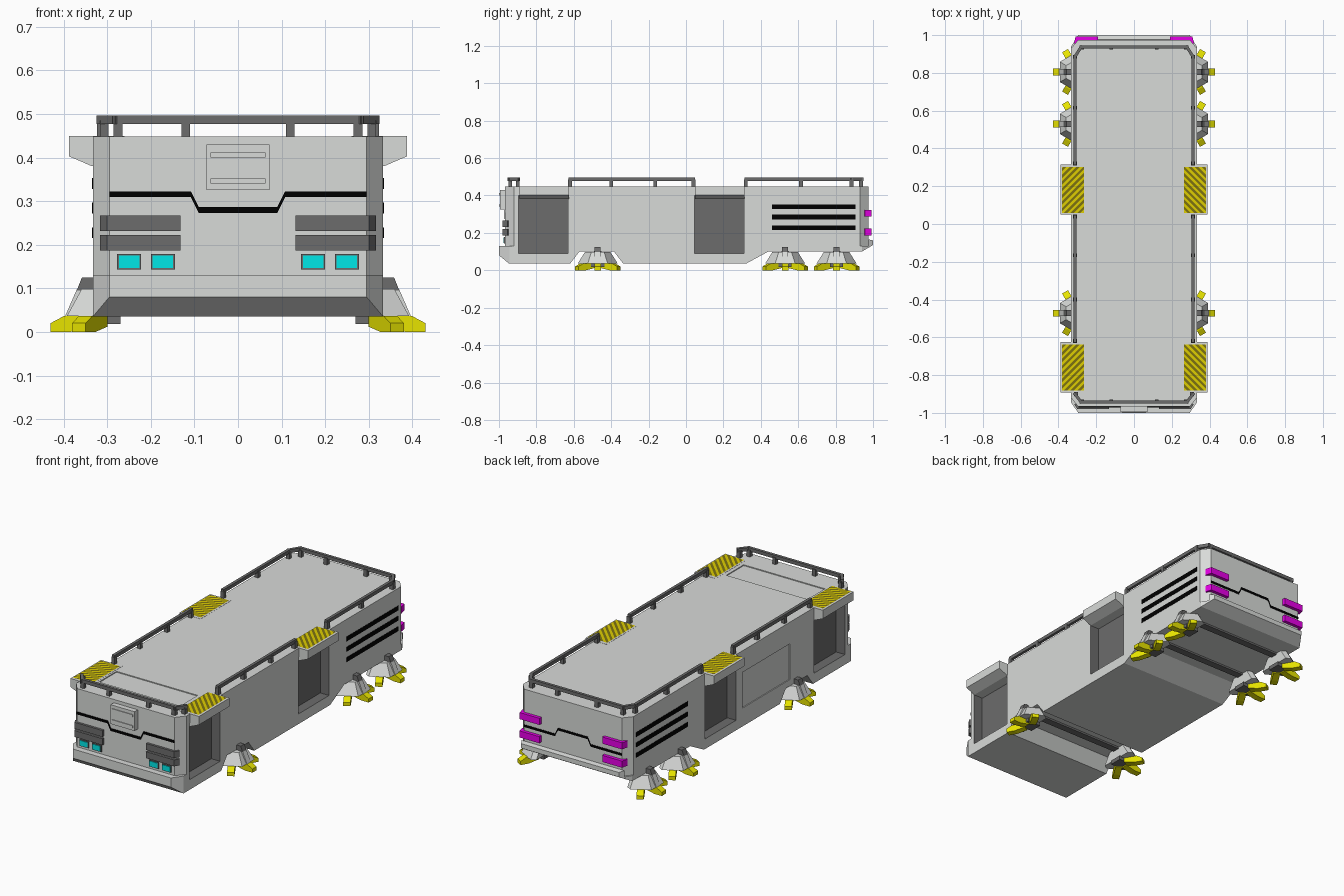
import bpy, bmesh, math
from mathutils import Matrix, Vector

old = bpy.data.objects.get("Cube")
if old:
    bpy.data.objects.remove(old)


def material(name, rgb):
    m = bpy.data.materials.new(name)
    m.use_nodes = True
    m.diffuse_color = (*rgb, 1)
    m.node_tree.nodes["Principled BSDF"].inputs["Base Color"].default_value = (*rgb, 1)
    return m


GREY = material("hull grey", (0.69, 0.705, 0.69))
DARK = material("dark grey", (0.15, 0.15, 0.15))
BLACK = material("black", (0, 0, 0))
YELLOW = material("yellow", (0.8, 0.77, 0))
HAZARD = material("hazard yellow", (0.74, 0.62, 0))
OLIVE = material("dark olive", (0.2, 0.165, 0.005))
CYAN = material("cyan light", (0, 0.8, 0.8))
MAGENTA = material("magenta light", (0.8, 0, 0.8))


def finish(name, bm, *mats):
    bmesh.ops.recalc_face_normals(bm, faces=bm.faces)
    me = bpy.data.meshes.new(name)
    bm.to_mesh(me)
    bm.free()
    for m in mats:
        me.materials.append(m)
    ob = bpy.data.objects.new(name, me)
    bpy.context.collection.objects.link(ob)
    return ob


def prism(name, pts, axis, a, b, *mats):
    """Extrude a 2D profile along one axis from a to b."""
    place = {"x": lambda p, t: (t, *p),
             "y": lambda p, t: (p[0], t, p[1]),
             "z": lambda p, t: (*p, t)}[axis]
    bm = bmesh.new()
    lo = [bm.verts.new(place(p, a)) for p in pts]
    hi = [bm.verts.new(place(p, b)) for p in pts]
    bm.faces.new(lo)
    bm.faces.new(hi[::-1])
    for i in range(len(pts)):
        j = (i + 1) % len(pts)
        bm.faces.new((lo[i], lo[j], hi[j], hi[i]))
    return finish(name, bm, *mats)


def box(name, x0, x1, y0, y1, z0, z1, mat):
    return prism(name, [(x0, y0), (x1, y0), (x1, y1), (x0, y1)], "z", z0, z1, mat)


def flip(pts, s):
    return [(s * x, v) for x, v in pts]


def beam(name, p, q, w, z0, z1, mat):
    """Level bar between two plan points."""
    p, q = Vector(p), Vector(q)
    d = (q - p).normalized() * w / 2
    n = Vector((-d.y, d.x))
    return prism(name, [p - d + n, p - d - n, q + d - n, q + d + n], "z", z0, z1, mat)


def chamfer(ob, p, q):
    """Cut all vertical corners touched by plan line p-q, on both sides."""
    bm = bmesh.new()
    bm.from_mesh(ob.data)
    for s in (-1, 1):
        n = Vector((abs(q[1] - p[1]) * s, abs(q[0] - p[0]) * math.copysign(1, p[1]), 0))
        bmesh.ops.bisect_plane(bm, geom=bm.verts[:] + bm.edges[:] + bm.faces[:],
                               plane_co=(p[0] * s, p[1], 0), plane_no=n, clear_outer=True)
        bmesh.ops.holes_fill(bm, edges=[e for e in bm.edges if e.is_boundary])
    bmesh.ops.recalc_face_normals(bm, faces=bm.faces)
    bm.to_mesh(ob.data)
    bm.free()


# Hull: lower chassis with wheel arches, upper body
W = 0.333
TOP = 0.448
lower = prism("chassis", [
    (-1, 0.13), (-1, 0.08), (-0.945, 0.035), (-0.62, 0.035), (-0.57, 0.1), (-0.385, 0.1),
    (-0.335, 0.035), (0.32, 0.035), (0.44, 0.1), (0.94, 0.1), (1, 0.135), (1, 0.16),
    (0.975, 0.165), (0.975, 0.13)], "x", -W, W, GREY, DARK)
chamfer(lower, (0.295, -1), (W, -0.945))
chamfer(lower, (0.295, 1), (W, 0.94))
upper = prism("upper_body", [(-0.967, 0.13), (0.975, 0.13), (0.975, TOP), (-0.967, TOP)],
              "x", -W, W, GREY, DARK)
chamfer(upper, (0.295, -0.967), (W, -0.92))
chamfer(upper, (0.295, 0.975), (W, 0.93))

# Cut the doorways and the shallow access panels
DOORS = [(-0.895, -0.63), (0.045, 0.31)]
cutters = [box("door_cutter", s * 0.275, s * 0.4, a, b, 0.09, 0.4, GREY)
           for s in (-1, 1) for a, b in DOORS]
cutters.append(box("side_panel_cutter", -0.4, -W + 0.005, -0.42, -0.01, 0.135, 0.33, GREY))
cutters.append(box("roof_panel_cutter", -0.25, 0.24, -0.84, -0.69, TOP - 0.005, 0.5, GREY))
for body in (lower, upper):
    for c in cutters:
        mod = body.modifiers.new("opening", "BOOLEAN")
        mod.operation = "DIFFERENCE"
        mod.solver = "EXACT"
        mod.object = c
    bpy.context.view_layer.update()
    done = bpy.data.meshes.new_from_object(body.evaluated_get(bpy.context.evaluated_depsgraph_get()))
    body.modifiers.clear()
    body.data = done
    # Doorway linings are dark
    for p in done.polygons:
        c = p.center
        lining = 0.27 < abs(c.x) < 0.325 and any(a - 0.002 < c.y < b + 0.002 for a, b in DOORS)
        p.material_index = int(lining)
for c in cutters:
    bpy.data.objects.remove(c)


def striped_plate(s, y0, y1):
    bm = bmesh.new()
    x0, x1, z, step = 0.265, 0.38, TOP + 0.004, 0.0125
    bm.faces.new([bm.verts.new((s * x, y, z)) for x, y in
                  ((x0, y0), (x1, y0), (x1, y1), (x0, y1))])
    n = Vector((s, 1, 0)).normalized()
    start = x0 * n.x * s + y0 * n.y
    for i in range(1, 21):
        bmesh.ops.bisect_plane(bm, geom=bm.verts[:] + bm.edges[:] + bm.faces[:],
                               plane_co=n * (start + i * step), plane_no=n)
    for f in bm.faces:
        f.material_index = int((f.calc_center_median().dot(n) - start) / step) % 2
    ob = finish("striped_plate", bm, HAZARD, OLIVE)
    for p in ob.data.polygons:
        if p.normal.z < 0:
            p.flip()


# Doors, canopies and striped roof plates
for s in (-1, 1):
    for a, b in DOORS:
        box("door", s * 0.27, s * 0.28, a, b, 0.09, 0.4, DARK)
        prism("door_canopy", flip([(0.26, TOP + 0.001), (0.388, TOP + 0.001), (0.388, 0.403),
                                   (0.335, 0.38), (0.276, 0.38)], s), "y", a + 0.004, b + 0.004, GREY)
        striped_plate(s, a + 0.014, b - 0.008)

# Roof rails with posts
RZ = (0.477, 0.496)


def rail(path, posts):
    for p, q in zip(path, path[1:]):
        beam("roof_rail", p, q, 0.016, *RZ, DARK)
    for x, y in posts:
        box("rail_post", x - 0.01, x + 0.01, y - 0.01, y + 0.01, 0.443, 0.485, DARK)


R = 0.313
rail([(-R, 0.32), (-R, 0.885), (-0.28, 0.938), (0.28, 0.938), (R, 0.885), (R, 0.32)],
     [(s * x, y) for s in (-1, 1) for x, y in
      ((R, 0.32), (R, 0.615), (R, 0.885), (0.275, 0.935), (0.12, 0.935))])
rail([(-R, -0.9), (-0.28, -0.942), (0.28, -0.942), (R, -0.9)],
     [(s * x, y) for s in (-1, 1) for x, y in ((0.307, -0.9), (0.275, -0.94), (0.12, -0.94))])
for s in (-1, 1):
    rail([(s * R, -0.62), (s * R, 0.04)], [(s * R, y) for y in (-0.62, -0.4, -0.165, 0.04)])


# Stripes across nose and tail
def stripe(name, z, dip, y0, y1):
    top = [(-0.295, z), (-0.108, z), (-0.09, z + dip), (0.09, z + dip), (0.108, z), (0.295, z)]
    prism(name, top + [(x, v - 0.013) for x, v in top[::-1]], "y", y0, y1, BLACK)


stripe("nose_stripe", 0.322, -0.036, -0.971, -0.963)
stripe("tail_stripe", 0.255, 0.036, 0.97, 0.977)

# Nose hatch with two ridges
box("nose_hatch", -0.072, 0.072, -0.995, -0.96, 0.325, 0.43, GREY)
for z in (0.34, 0.4):
    box("hatch_ridge", -0.063, 0.063, -0.999, -0.99, z, z + 0.012, GREY)

for s in (-1, 1):
    # Nose grilles wrapping the corners, and headlights
    for z in (0.187, 0.232):
        prism("nose_grille", flip([(0.132, -0.96), (0.132, -0.98), (0.3, -0.98),
                                   (0.316, -0.955), (0.3, -0.945)], s), "z", z, z + 0.035, DARK)
    for x in (0.145, 0.222):
        box("headlight_frame", s * x, s * (x + 0.055), -0.973, -0.96, 0.143, 0.179, DARK)
        box("headlight", s * (x + 0.004), s * (x + 0.051), -0.976, -0.97, 0.147, 0.175, CYAN)
    # Tail lights
    for z in (0.187, 0.287):
        prism("tail_light", flip([(0.19, 0.965), (0.19, 0.993), (0.309, 0.993),
                                  (0.318, 0.957), (0.29, 0.95)], s), "z", z, z + 0.036, MAGENTA)
    # Side vents
    for z in (0.215, 0.272, 0.328):
        box("side_vent", s * 0.33, s * (W + 0.0015), 0.46, 0.905, z, z + 0.025, BLACK)

# Clawed feet under the arches
CLAW = [(0.03, 0.012), (0.085, 0), (0.13, 0), (0.13, 0.02), (0.1, 0.036), (0.03, 0.045)]
for y in (-0.472, 0.53, 0.805):
    box("axle", -0.3, 0.3, y - 0.02, y + 0.02, 0.09, 0.104, DARK)
    for s in (-1, 1):
        centre = Matrix.Translation((s * 0.3, y, 0))
        bm = bmesh.new()
        bmesh.ops.create_cone(bm, cap_ends=True, segments=6, radius1=0.107, radius2=0.068,
                              depth=0.062, matrix=centre @ Matrix.Translation((0, 0, 0.067)))
        bmesh.ops.bisect_plane(bm, geom=bm.verts[:] + bm.edges[:] + bm.faces[:],
                               plane_co=(s * 0.275, y, 0), plane_no=(-s, 0, 0), clear_outer=True)
        bmesh.ops.holes_fill(bm, edges=[e for e in bm.edges if e.is_boundary])
        finish("foot_cover", bm, GREY)
        box("foot_hub", s * 0.27, s * 0.35, y - 0.035, y + 0.035, 0.018, 0.04, DARK)
        prism("foot_mount", flip([(0.3, 0.125), (0.358, 0.125), (0.37, 0.095), (0.3, 0.095)], s),
              "y", y - 0.016, y + 0.016, DARK)
        prism("foot_rib", flip([(0.3, 0.097), (0.37, 0.097), (0.397, 0.035), (0.3, 0.035)], s),
              "y", y - 0.016, y + 0.016, GREY)
        for deg in (-60, 0, 60):
            claw = prism("foot_claw", flip(CLAW, s), "y", -0.018, 0.018, YELLOW)
            claw.data.transform(centre @ Matrix.Rotation(math.radians(deg), 4, "Z"))
